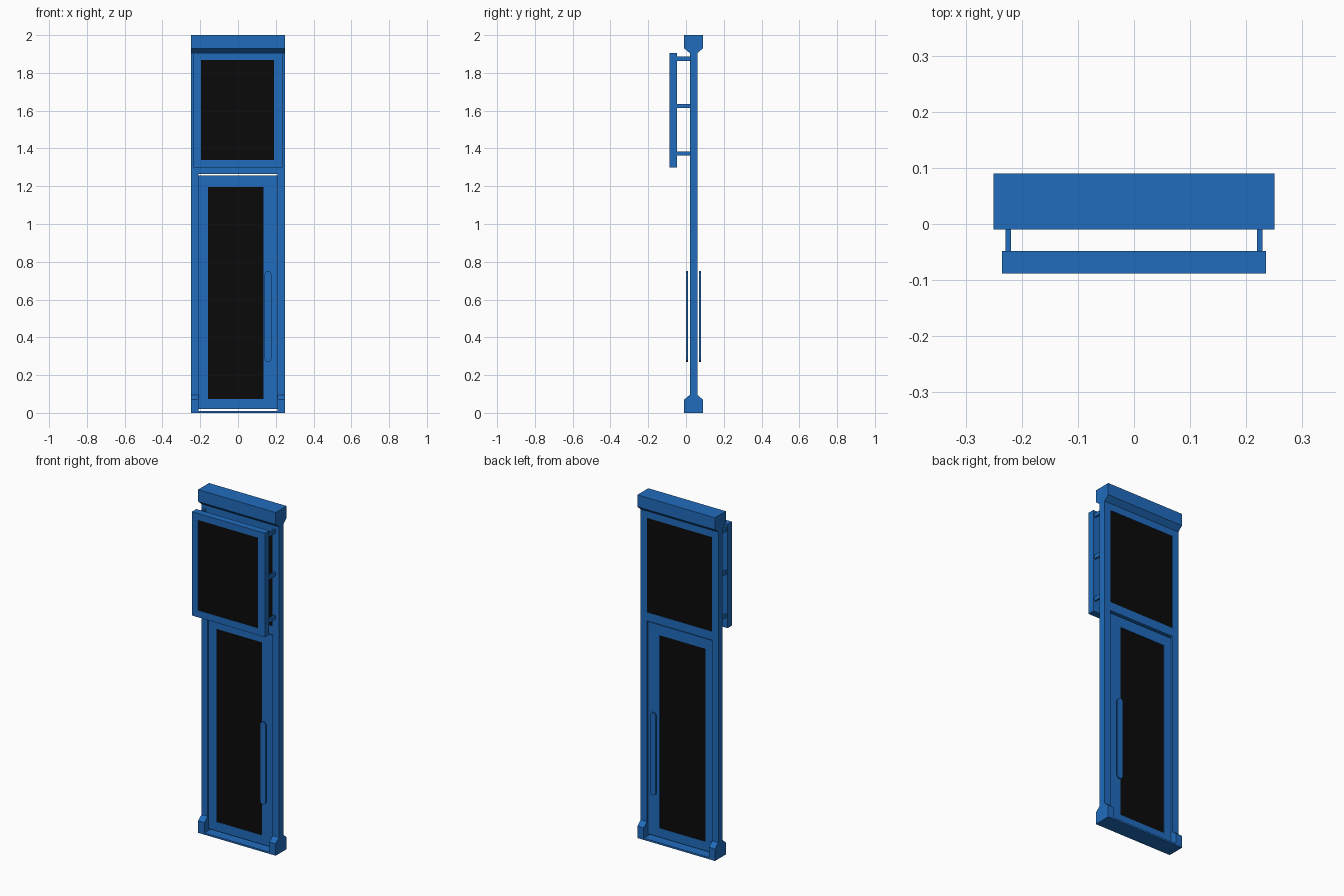
import bpy, bmesh, math

cube = bpy.data.objects.get("Cube")
if cube:
    bpy.data.objects.remove(cube)


def material(name, color):
    m = bpy.data.materials.new(name)
    m.use_nodes = True
    m.diffuse_color = color
    m.node_tree.nodes["Principled BSDF"].inputs["Base Color"].default_value = color
    return m


BLUE = material("blue paint", (0.015, 0.15, 0.51, 1))
BLACK = material("black glass", (0.003, 0.003, 0.003, 1))


def finish(name, bm, mat):
    bmesh.ops.recalc_face_normals(bm, faces=bm.faces)
    me = bpy.data.meshes.new(name)
    bm.to_mesh(me)
    bm.free()
    me.materials.append(mat)
    ob = bpy.data.objects.new(name, me)
    bpy.context.collection.objects.link(ob)
    return ob


def prism(name, points, offset, mat=BLUE):
    """Extrude a flat outline of 3D points along an offset."""
    bm = bmesh.new()
    face = bm.faces.new([bm.verts.new(p) for p in points])
    ext = bmesh.ops.extrude_face_region(bm, geom=[face], use_keep_orig=True)
    moved = [g for g in ext["geom"] if isinstance(g, bmesh.types.BMVert)]
    bmesh.ops.translate(bm, verts=moved, vec=offset)
    return finish(name, bm, mat)


def box(name, x, y, z, mat=BLUE):
    outline = [(x[0], y[0], z[0]), (x[1], y[0], z[0]),
               (x[1], y[0], z[1]), (x[0], y[0], z[1])]
    return prism(name, outline, (0, y[1] - y[0], 0), mat)


def glazed_frame(name, outer, inner, y, inset=0.002):
    """Rectangular frame (x0, x1, z0, z1) with a hole, holding a glass pane."""
    bm = bmesh.new()

    def loop(r, depth):
        return [bm.verts.new((r[i], depth, r[j]))
                for i, j in ((0, 2), (1, 2), (1, 3), (0, 3))]

    loops = [loop(outer, y[0]), loop(inner, y[0]), loop(inner, y[1]), loop(outer, y[1])]
    for k in range(4):
        a, b = loops[k], loops[(k + 1) % 4]
        for i in range(4):
            j = (i + 1) % 4
            bm.faces.new((a[i], a[j], b[j], b[i]))
    finish(name + "_frame", bm, BLUE)
    box(name + "_glass", inner[:2], (y[0] + inset, y[1] - inset), inner[2:], BLACK)


MID = 0.04        # centre of the doorway in depth
HALF = 0.25       # half width
POST = 0.21       # inner edge of the posts
FRONT, BACK = MID - 0.02, MID + 0.02

# Header with a tapered underside
header = [(MID - 0.05, 2), (MID + 0.05, 2), (MID + 0.05, 1.93),
          (BACK, 1.905), (FRONT, 1.905), (MID - 0.05, 1.93)]
prism("header", [(-HALF, y, z) for y, z in header], (2 * HALF, 0, 0))

# Posts and tapered feet
foot = [(MID - 0.05, 0), (MID + 0.05, 0), (MID + 0.05, 0.07),
        (BACK, 0.095), (FRONT, 0.095), (MID - 0.05, 0.07)]
for side, x0 in (("right", -HALF), ("left", POST)):
    x1 = x0 + HALF - POST
    prism(side + "_foot", [(x0, y, z) for y, z in foot], (x1 - x0, 0, 0))
    box(side + "_post", (x0, x1), (FRONT, BACK), (0.095, 1.265))

# Thin threshold between the feet
box("threshold", (-POST, POST), (MID - 0.05, MID + 0.05), (0, 0.01))

# Window above the door
glazed_frame("transom", (-HALF, HALF, 1.265, 1.905), (-POST, POST, 1.315, 1.865), (FRONT, BACK))

# Door leaf, with small gaps above and below
glazed_frame("door", (-POST, POST, 0.02, 1.257), (-0.16, 0.135, 0.073, 1.197),
             (MID - 0.01, MID + 0.01))

# Rounded pull handles on both faces
R, CX = 0.018, 0.159
for side, y0 in (("front", 0.001), ("back", 0.07)):
    outline = []
    for i in range(12):
        a = math.pi * (i % 6) / 5 + (math.pi if i > 5 else 0)
        cz = 0.733 if i < 6 else 0.287
        outline.append((CX + R * math.cos(a), y0, cz + R * math.sin(a)))
    prism(side + "_handle", outline, (0, 0.009, 0))

# Display panel hung in front on brackets
glazed_frame("display", (-0.235, 0.235, 1.30, 1.905), (-0.195, 0.19, 1.34, 1.867),
             (-0.088, -0.048))
for side, x in (("right", -0.224), ("left", 0.224)):
    for level, z in (("lower", 1.373), ("middle", 1.625), ("upper", 1.875)):
        box(f"{side}_{level}_bracket", (x - 0.005, x + 0.005), (-0.05, FRONT),
            (z - 0.011, z + 0.011))
